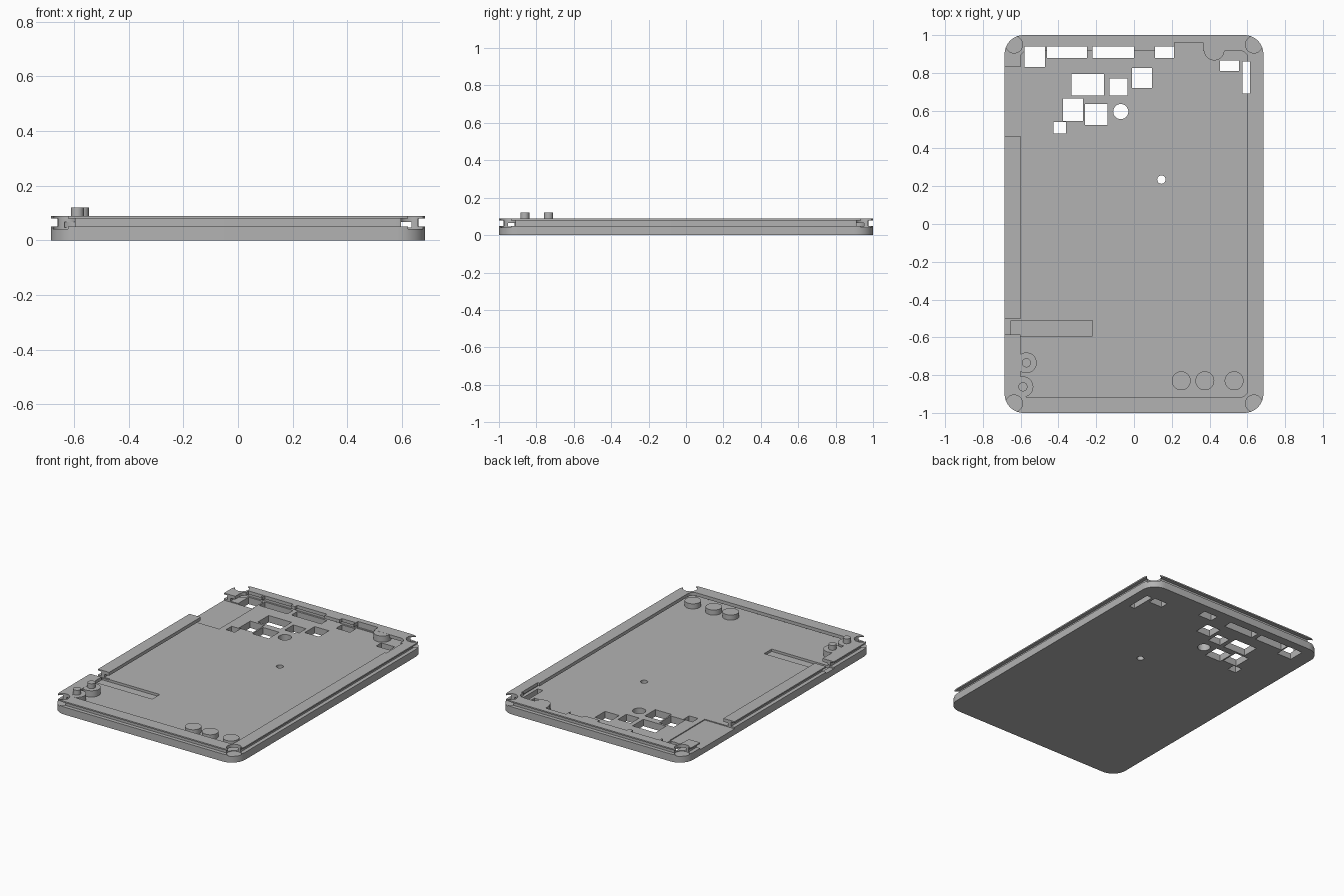
import bpy, bmesh, math

old = bpy.data.objects.get("Cube")
if old:
    bpy.data.objects.remove(old, do_unlink=True)

grey = bpy.data.materials.new("plain grey")
grey.use_nodes = True
grey.diffuse_color = (0.45, 0.45, 0.45, 1)
grey.node_tree.nodes["Principled BSDF"].inputs["Base Color"].default_value = (0.45, 0.45, 0.45, 1)


def finish(name, bm):
    bmesh.ops.recalc_face_normals(bm, faces=bm.faces)
    mesh = bpy.data.meshes.new(name)
    bm.to_mesh(mesh)
    bm.free()
    mesh.materials.append(grey)
    obj = bpy.data.objects.new(name, mesh)
    bpy.context.scene.collection.objects.link(obj)
    return obj


def smooth(obj):
    bpy.ops.object.select_all(action="DESELECT")
    obj.select_set(True)
    bpy.context.view_layer.objects.active = obj
    bpy.ops.object.shade_smooth_by_angle(angle=math.radians(30))


def rounded_loop(bm, inset, radius, z, steps=10):
    """Rounded rectangle, inset from the overall outline."""
    hx, hy = 0.685 - inset, 1 - inset
    verts = []
    for quarter, (sx, sy) in enumerate([(1, 1), (-1, 1), (-1, -1), (1, -1)]):
        for i in range(steps + 1):
            a = (quarter + i / steps) * math.pi / 2
            verts.append(bm.verts.new((sx * (hx - radius) + radius * math.cos(a),
                                       sy * (hy - radius) + radius * math.sin(a), z)))
    return verts


def cylinder(name, x, y, r, z0, z1, sides=40):
    bm = bmesh.new()
    bmesh.ops.create_cone(bm, cap_ends=True, segments=sides, radius1=r, radius2=r, depth=z1 - z0)
    bmesh.ops.translate(bm, verts=bm.verts, vec=(x, y, (z0 + z1) / 2))
    return finish(name, bm)


def box(name, x0, x1, y0, y1, z0, z1):
    bm = bmesh.new()
    bmesh.ops.create_cube(bm, size=1)
    bmesh.ops.scale(bm, verts=bm.verts, vec=(x1 - x0, y1 - y0, z1 - z0))
    bmesh.ops.translate(bm, verts=bm.verts, vec=((x0 + x1) / 2, (y0 + y1) / 2, (z0 + z1) / 2))
    return finish(name, bm)


# Tray: floor, grooved wall and overhanging lip as one closed section (inset, radius, z)
section = [(0, 0.1, 0), (0, 0.1, 0.05), (0.025, 0.08, 0.05), (0.025, 0.08, 0.079),
           (0, 0.1, 0.079), (0, 0.1, 0.088), (0.083, 0.04, 0.088), (0.083, 0.04, 0.066),
           (0.048, 0.06, 0.066), (0.048, 0.06, 0.046)]
bm = bmesh.new()
loops = [rounded_loop(bm, *s) for s in section]
for a, b in zip(loops, loops[1:]):
    n = len(a)
    for i in range(n):
        bm.faces.new((a[i], a[(i + 1) % n], b[(i + 1) % n], b[i]))
bm.faces.new(loops[0])
bm.faces.new(loops[-1])
tray = finish("tray", bm)

# Cutters
LOW, TOP = -0.05, 0.2
cutters = []
for sx in (-1, 1):
    for sy in (-1, 1):
        cutters.append(cylinder("corner_cutter", sx * 0.635, sy * 0.95, 0.045, 0.042, TOP))

# Openings through the floor
openings = [(-0.58, -0.47, 0.83, 0.94), (-0.46, -0.25, 0.88, 0.94), (-0.22, 0, 0.88, 0.94),
            (0.11, 0.213, 0.88, 0.94), (0.455, 0.555, 0.81, 0.865), (0.575, 0.615, 0.69, 0.86),
            (-0.33, -0.16, 0.68, 0.795), (-0.13, -0.035, 0.68, 0.77), (-0.01, 0.095, 0.72, 0.825),
            (-0.375, -0.27, 0.545, 0.665), (-0.26, -0.14, 0.525, 0.635), (-0.425, -0.36, 0.48, 0.54)]
for o in openings:
    cutters.append(box("opening_cutter", *o, LOW, TOP))
cutters.append(cylinder("lens_cutter", -0.07, 0.595, 0.04, LOW, TOP))
cutters.append(cylinder("centre_cutter", 0.145, 0.235, 0.022, LOW, TOP))

# Side bay, cable slot and rear lip notch
cutters.append(box("bay_cutter", -0.75, -0.465, 0.465, 0.83, 0.04, TOP))
cutters.append(box("slot_gap_cutter", -0.75, -0.595, -0.585, -0.503, 0.041, TOP))
cutters.append(box("slot_cutter", -0.65, -0.22, -0.592, -0.512, 0.03, 0.06))
cutters.append(box("notch_cutter", 0.215, 0.365, 0.9, 0.962, 0.05, TOP))

for c in cutters:
    c.hide_render = True
    mod = tray.modifiers.new(c.name, "BOOLEAN")
    mod.operation = "DIFFERENCE"
    mod.solver = "EXACT"
    mod.object = c
bpy.context.view_layer.update()
result = bpy.data.meshes.new_from_object(tray.evaluated_get(bpy.context.evaluated_depsgraph_get()))
tray.modifiers.clear()
tray.data = result
result.materials.clear()
result.materials.append(grey)
for p in result.polygons:
    p.material_index = 0
for c in cutters:
    bpy.data.objects.remove(c, do_unlink=True)
smooth(tray)

# Round supports along the front and rear
for x in (0.25, 0.375, 0.53):
    smooth(cylinder("front_support", x, -0.83, 0.05, 0.04, 0.08))
smooth(cylinder("rear_boss", 0.425, 0.92, 0.054, 0.04, 0.0875))

# Stepped locating pins in the front right corner
for x, y in ((-0.57, -0.735), (-0.588, -0.862)):
    smooth(cylinder("pin_base", x, y, 0.055, 0.04, 0.0875))
    smooth(cylinder("locating_pin", x, y, 0.024, 0.08, 0.12))
